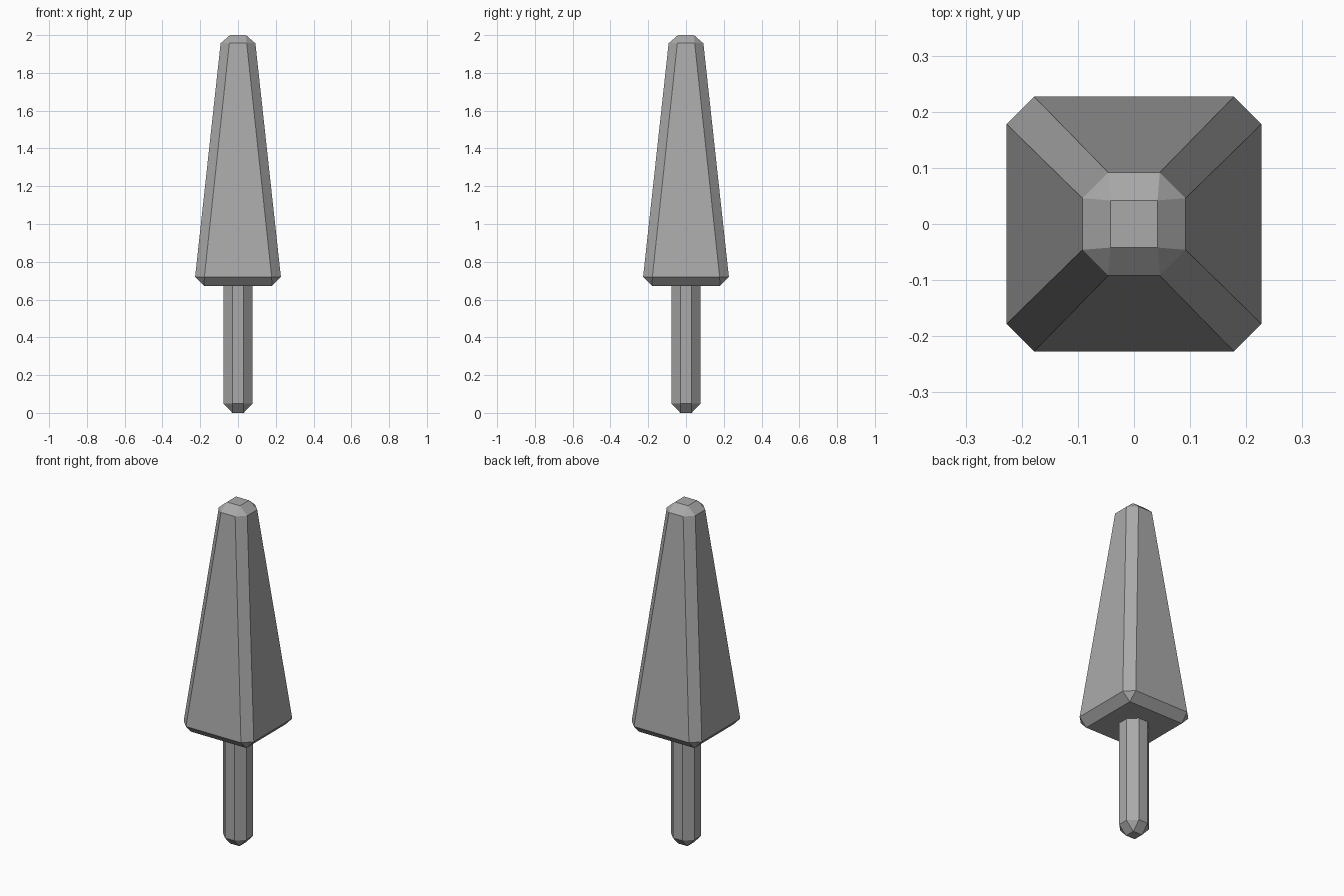
import bpy
import bmesh

cube = bpy.data.objects.get("Cube")
if cube:
    bpy.data.objects.remove(cube, do_unlink=True)

grey = bpy.data.materials.new("plain grey")
grey.use_nodes = True
colour = (0.4, 0.4, 0.4, 1)
grey.diffuse_color = colour
grey.node_tree.nodes["Principled BSDF"].inputs["Base Color"].default_value = colour


def chamfered_post(name, rings):
    """Loft square rings with cut corners: (half width, half flat side, height)."""
    bm = bmesh.new()
    loops = []
    for w, f, z in rings:
        outline = [(w, -f), (w, f), (f, w), (-f, w),
                   (-w, f), (-w, -f), (-f, -w), (f, -w)]
        loops.append([bm.verts.new((x, y, z)) for x, y in outline])
    for low, high in zip(loops, loops[1:]):
        for i in range(len(low)):
            j = (i + 1) % len(low)
            bm.faces.new((low[i], low[j], high[j], high[i]))
    bm.faces.new(loops[0][::-1])
    bm.faces.new(loops[-1])
    # Where both widths match, the cut corners close to a plain square
    bmesh.ops.remove_doubles(bm, verts=bm.verts, dist=0.0005)
    bmesh.ops.recalc_face_normals(bm, faces=bm.faces)
    mesh = bpy.data.meshes.new(name)
    bm.to_mesh(mesh)
    bm.free()
    mesh.materials.append(grey)
    obj = bpy.data.objects.new(name, mesh)
    bpy.context.collection.objects.link(obj)
    return obj


# Tapered crown with chamfered edges
chamfered_post("crown", [(0.18, 0.18, 0.672), (0.227, 0.178, 0.72),
                         (0.092, 0.046, 1.957), (0.042, 0.042, 2.0)])

# Slim trunk, ending just inside the crown
chamfered_post("trunk", [(0.03, 0.03, 0), (0.077, 0.03, 0.05),
                         (0.077, 0.03, 0.69)])
